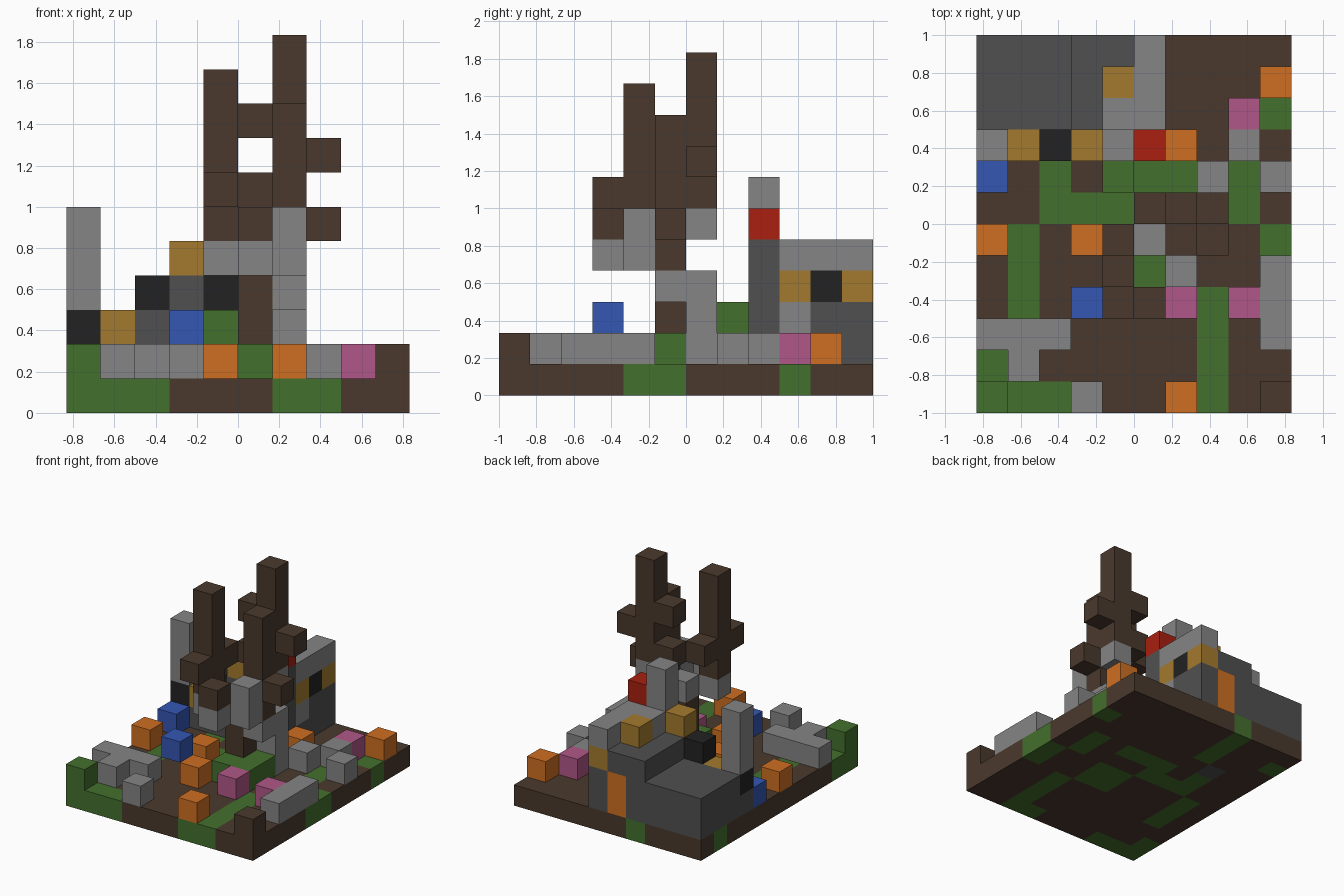
import bpy
import bmesh
from mathutils import Vector

old = bpy.data.objects.get("Cube")
if old:
    bpy.data.objects.remove(old, do_unlink=True)

U = 1 / 6                    # edge of one block
NX, NY = 10, 12              # blocks across and deep

PALETTE = {
    "B": ("brown", (74, 57, 44)),
    "G": ("grass green", (68, 112, 45)),
    "S": ("stone grey", (131, 133, 131)),
    "D": ("dark grey", (80, 80, 80)),
    "Y": ("ochre", (164, 122, 46)),
    "O": ("orange", (206, 111, 34)),
    "P": ("pink", (177, 87, 136)),
    "U": ("blue", (53, 87, 180)),
    "R": ("red", (168, 32, 16)),
    "K": ("black", (34, 34, 34)),
}
LETTERS = list(PALETTE)


def linear(c):
    c /= 255
    return c / 12.92 if c <= 0.04045 else ((c + 0.055) / 1.055) ** 2.4


materials = []
for name, rgb in PALETTE.values():
    mat = bpy.data.materials.new(name)
    colour = (*map(linear, rgb), 1)
    mat.use_nodes = True
    mat.diffuse_color = colour
    mat.node_tree.nodes["Principled BSDF"].inputs["Base Color"].default_value = colour
    materials.append(mat)

blocks = {}                  # (column, row, layer) -> (part, colour letter)


def put(part, letter, x, y, z, dx=1, dy=1, dz=1):
    """Fill a box of blocks."""
    for i in range(x, x + dx):
        for j in range(y, y + dy):
            for k in range(z, z + dz):
                blocks[i, j, k] = (part, letter)


def put_layer(rows, z, part_for):
    """Fill one layer from rows of letters, listed back to front."""
    for j, row in enumerate(reversed(rows)):
        for i, letter in enumerate(row):
            if letter != ".":
                put(part_for(letter, i, j), letter, i, j, z)


# Ground slab of earth and grass
put_layer([
    "BBBGBBBBBB",
    "GBBGBBBBBB",
    "BBBGBBBBBG",
    "BBDBBBBBBB",
    "BBGBGGGBGB",
    "BBGGGBBBGB",
    "BGBBBGGBBG",
    "BGBBBGGBBG",
    "BGBBBBBGBB",
    "BBBBBBBGBB",
    "GBBBBBBGBB",
    "GGGBBBGGBB",
], 0, lambda letter, i, j: "ground")

# House footing and the loose blocks around it
LOOSE = {"S": "boulders", "O": "orange_flowers", "P": "pink_flowers",
         "U": "blue_flowers", "G": "grass_mounds", "B": "earth_mound"}
put_layer([
    "DDDDOD....",
    "DDDDDD...O",
    "DDDDDD..P.",
    "DDDDDDO.S.",
    "U...G..S.S",
    "......S...",
    "O..O.GG...",
    ".....GG..S",
    "....O.P.PS",
    "SSS......S",
    ".S........",
    "G..S..O..B",
], 1, lambda letter, i, j: "house" if j > 7 and i < 6 else LOOSE[letter])
put("blue_flowers", "U", 3, 3, 2)
put("grass_mounds", "G", 4, 7, 2)

# House: low wing, middle step, tall side wall
put("house", "D", 0, 9, 2, 5, 3, 1)
put("house", "D", 3, 9, 3, 2, 3, 1)
put("house", "D", 5, 8, 2, 1, 4, 3)
put("house", "O", 4, 11, 2)            # upper half of the door
put("house", "S", 5, 9, 2)
put("house", "Y", 5, 9, 3, 1, 3, 1)
put("house", "K", 5, 10, 3)
put("roof", "S", 5, 9, 4, 1, 3, 1)
put("roof", "S", 4, 9, 4)
put("roof", "Y", 4, 10, 4)

# Stepped front wall with dark windows
put("front_wall", "K", 0, 8, 2)
put("front_wall", "Y", 1, 8, 2)
put("front_wall", "D", 2, 8, 2, 3, 1, 1)
put("front_wall", "K", 2, 8, 3)
put("front_wall", "D", 3, 8, 3)
put("front_wall", "K", 4, 8, 3)
put("front_wall", "Y", 3, 8, 4)
put("tall_post", "S", 0, 8, 3, 1, 1, 3)
put("chimney", "S", 4, 8, 4, 1, 1, 3)
put("beacon", "R", 5, 8, 5)

# Stone perches and stump under the trees
put("tree_stones", "S", 6, 6, 2, 1, 1, 2)
put("tree_stones", "S", 6, 6, 5)
put("tree_stones", "S", 6, 5, 3)
put("tree_stones", "S", 6, 4, 4, 1, 1, 2)
put("tree_stones", "S", 5, 3, 4)
put("tree_stones", "S", 5, 5, 4)
put("tree_stones", "S", 4, 4, 4)
put("stump", "B", 5, 5, 2, 1, 1, 2)

# Trees: trunk with stubby branches
put("left_tree", "B", 4, 4, 5, 1, 1, 5)
for branch in ((4, 3, 6), (4, 5, 6), (5, 3, 5)):
    put("left_tree", "B", *branch)
put("back_tree", "B", 6, 6, 6, 1, 1, 5)
for branch in ((5, 6, 8), (7, 6, 7), (5, 6, 6)):
    put("back_tree", "B", *branch)
put("middle_tree", "B", 6, 5, 4, 1, 1, 5)
put("middle_tree", "B", 7, 5, 5)


def build(part):
    """Make one object from the exposed faces of a part's blocks."""
    bm = bmesh.new()
    for cell, (owner, letter) in blocks.items():
        if owner != part:
            continue
        centre = Vector(cell) + Vector((0.5 - NX / 2, 0.5 - NY / 2, 0.5))
        for axis in range(3):
            for sign in (-1, 1):
                step = Vector((0, 0, 0))
                step[axis] = sign
                if tuple(int(c + s) for c, s in zip(cell, step)) in blocks:
                    continue
                a = Vector((0, 0, 0))
                a[(axis + 1) % 3] = 0.5
                b = step.cross(a)
                mid = centre + step / 2
                ring = (mid - a - b, mid + a - b, mid + a + b, mid - a + b)
                face = bm.faces.new([bm.verts.new(p * U) for p in ring])
                face.material_index = LETTERS.index(letter)
    bmesh.ops.remove_doubles(bm, verts=bm.verts, dist=U / 100)
    mesh = bpy.data.meshes.new(part)
    for mat in materials:
        mesh.materials.append(mat)
    bm.to_mesh(mesh)
    bm.free()
    bpy.context.collection.objects.link(bpy.data.objects.new(part, mesh))


for part in sorted({owner for owner, _ in blocks.values()}):
    build(part)
